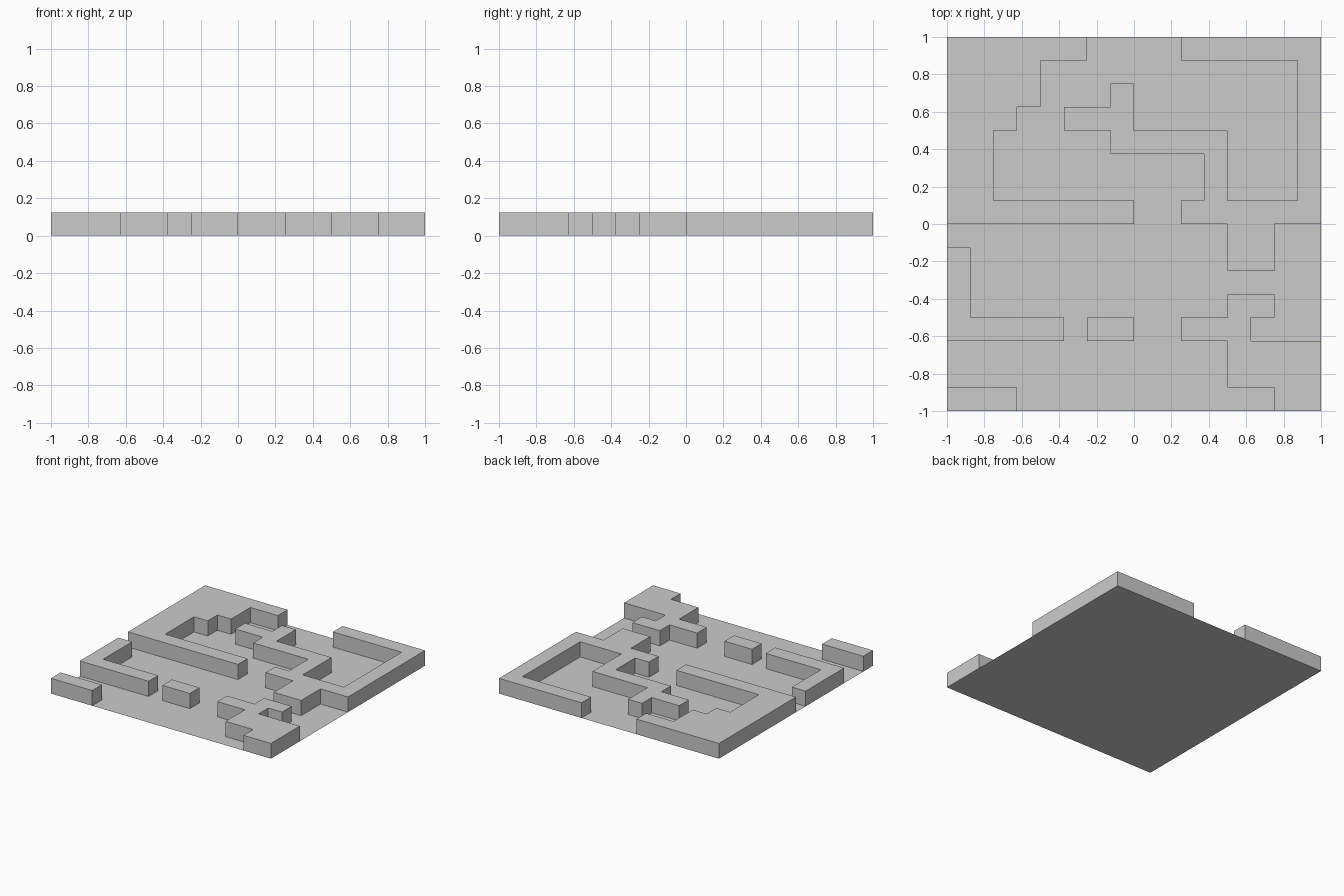
import bpy

if "Cube" in bpy.data.objects:
    bpy.data.objects.remove(bpy.data.objects["Cube"])

CELL = 0.125      # plan grid step
HEIGHT = 0.125    # wall height


def make_object(name, verts, faces):
    mesh = bpy.data.meshes.new(name)
    mesh.from_pydata(verts, [], faces)
    mesh.update()
    obj = bpy.data.objects.new(name, mesh)
    bpy.context.collection.objects.link(obj)
    return obj


def right_angle_outline(corners):
    """Every corner runs along x to the next corner's x, then along y."""
    pts = []
    for i, (x, y) in enumerate(corners):
        next_x = corners[(i + 1) % len(corners)][0]
        pts += [(x * CELL, y * CELL), (next_x * CELL, y * CELL)]
    area = sum(a[0] * b[1] - b[0] * a[1] for a, b in zip(pts, pts[1:] + pts[:1]))
    return pts if area > 0 else pts[::-1]


def wall(name, corners):
    """Raised wall: flat top and vertical sides standing on the floor."""
    pts = right_angle_outline(corners)
    n = len(pts)
    verts = [(x, y, 0) for x, y in pts] + [(x, y, HEIGHT) for x, y in pts]
    sides = [(i, (i + 1) % n, (i + 1) % n + n, i + n) for i in range(n)]
    return make_object(name, verts, sides + [tuple(range(n, 2 * n))])


# Thin floor sheet
make_object("floor", [(-1, -1, 0), (1, -1, 0), (1, 1, 0), (-1, 1, 0)], [(0, 1, 2, 3)])

# Stepped wall around the back left room
wall("back_left_wall", [(-8, 8), (-2, 7), (-4, 5), (-5, 4), (-6, 1), (0, 0)])

# Winding wall around the back right room
wall("back_right_wall", [(8, 8), (2, 7), (7, 1), (4, 4), (0, 6), (-1, 5),
                         (-3, 4), (-1, 3), (3, 1), (2, 0), (4, -2), (6, 0)])

# L-shaped wall on the left
wall("left_corner_wall", [(-8, -1), (-7, -4), (-3, -5)])

# Free-standing block in the middle
wall("middle_block", [(-2, -4), (0, -5)])

# Branching wall in the front right corner
wall("front_right_wall", [(2, -4), (4, -3), (6, -4), (5, -5), (8, -8), (6, -7), (4, -5)])

# Short wall in the front left corner
wall("front_left_wall", [(-8, -7), (-5, -8)])
